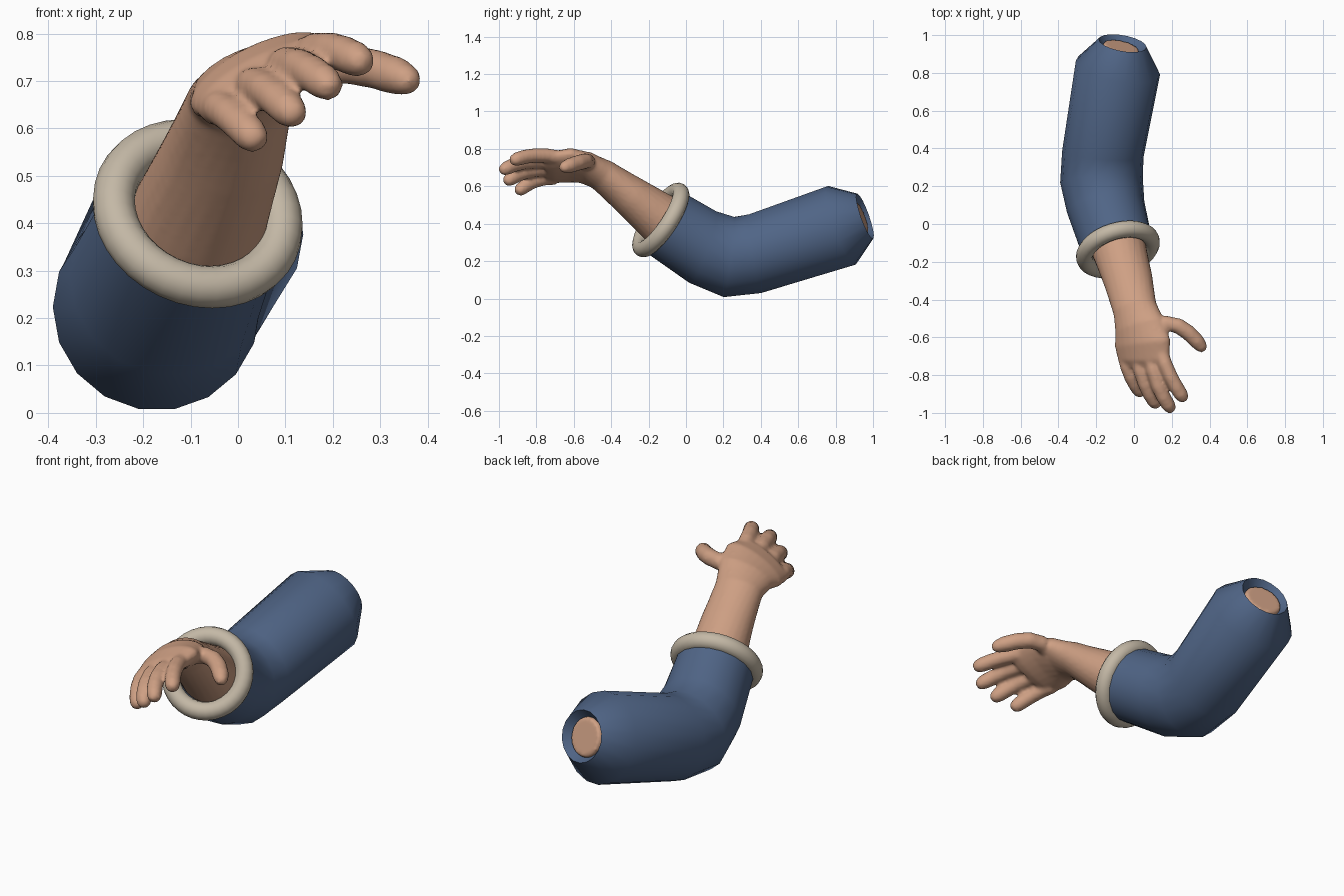
import bpy, bmesh, math
from mathutils import Vector

cube = bpy.data.objects.get("Cube")
if cube:
    bpy.data.objects.remove(cube)


def material(name, rgb):
    m = bpy.data.materials.new(name)
    m.use_nodes = True
    m.diffuse_color = (*rgb, 1)
    m.node_tree.nodes["Principled BSDF"].inputs["Base Color"].default_value = (*rgb, 1)
    return m


skin = material("skin", (0.62, 0.35, 0.23))
blue = material("blue cloth", (0.08, 0.13, 0.24))
beige = material("beige trim", (0.55, 0.48, 0.38))


def loft(bm, rings, sides, normals=None, caps=True):
    """Skin elliptical rings (centre, side radius, up radius, tilt in degrees)."""
    pts = [Vector(r[0]) for r in rings]
    last = len(pts) - 1
    loops = []
    for i, (c, rx, ry, tilt) in enumerate(rings):
        n = Vector(normals[i]) if normals else pts[min(i + 1, last)] - pts[max(i - 1, 0)]
        n.normalize()
        t = math.radians(tilt)
        side = Vector((math.cos(t), 0, math.sin(t)))
        side = (side - n * side.dot(n)).normalized()
        up = n.cross(side)
        angles = [math.tau * k / sides for k in range(sides)]
        loops.append([bm.verts.new(pts[i] + side * rx * math.cos(a) + up * ry * math.sin(a))
                      for a in angles])
    for a, b in zip(loops, loops[1:]):
        for k in range(sides):
            j = (k + 1) % sides
            bm.faces.new((a[k], a[j], b[j], b[k]))
    if caps:
        bm.faces.new(loops[0][::-1])
        bm.faces.new(loops[-1])


def finish(bm, name, mat):
    bmesh.ops.recalc_face_normals(bm, faces=bm.faces)
    me = bpy.data.meshes.new(name)
    bm.to_mesh(me)
    bm.free()
    me.materials.append(mat)
    ob = bpy.data.objects.new(name, me)
    bpy.context.collection.objects.link(ob)
    return ob


def smooth(ob, angle):
    bpy.ops.object.select_all(action="DESELECT")
    ob.select_set(True)
    bpy.context.view_layer.objects.active = ob
    bpy.ops.object.shade_smooth_by_angle(angle=math.radians(angle))


# Sleeve: inner lining, cuff edge, bent elbow, shoulder taper, tucked-in end
cuff_c, cuff_n = (-0.085, -0.135, 0.42), (0.25, -0.8, 0.53)
cuff_back = tuple(-v for v in cuff_n)
shoulder_n = (0.17, 0.93, 0.33)
fore_c, fore_n = (-0.15, 0.09, 0.275), (-0.15, 0.93, -0.33)
sleeve = [
    (fore_c, 0.13, fore_n),
    (cuff_c, 0.17, cuff_back),
    (cuff_c, 0.19, cuff_back),
    (fore_c, 0.207, fore_n),
    ((-0.172, 0.23, 0.222), 0.219, (-0.05, 0.99, -0.13)),
    ((-0.165, 0.37, 0.24), 0.216, (0.08, 0.98, 0.14)),
    ((-0.085, 0.828, 0.39), 0.226, shoulder_n),
    ((-0.06, 0.957, 0.44), 0.128, shoulder_n),
    ((-0.07, 0.905, 0.42), 0.085, shoulder_n),
]
bm = bmesh.new()
loft(bm, [(c, r, r, 0) for c, r, n in sleeve], 18, [n for c, r, n in sleeve], caps=False)
smooth(finish(bm, "sleeve", blue), 60)

# Cuff ring
bpy.ops.mesh.primitive_torus_add(
    major_segments=36, minor_segments=14, major_radius=0.183, minor_radius=0.045,
    location=cuff_c, rotation=Vector(cuff_n).to_track_quat("Z", "Y").to_euler())
cuff = bpy.context.object
cuff.name = "cuff_ring"
cuff.data.materials.append(beige)
smooth(cuff, 60)

# Arm and palm
bm = bmesh.new()
loft(bm, [
    ((-0.066, 0.94, 0.432), 0.095, 0.095, 0),
    ((-0.1, 0.8, 0.38), 0.13, 0.13, 0),
    ((-0.165, 0.37, 0.24), 0.14, 0.14, 0),
    ((-0.165, 0.2, 0.24), 0.15, 0.15, 0),
    ((-0.14, 0.06, 0.3), 0.15, 0.15, 0),
    ((-0.08, -0.13, 0.42), 0.145, 0.14, 0),
    ((-0.03, -0.3, 0.55), 0.13, 0.11, 8),
    ((0.005, -0.45, 0.662), 0.118, 0.085, 18),
    ((0.03, -0.54, 0.7), 0.14, 0.072, 24),
    ((0.045, -0.63, 0.712), 0.163, 0.064, 27),
    ((0.052, -0.715, 0.702), 0.152, 0.052, 27),
    ((0.056, -0.757, 0.692), 0.13, 0.032, 27),
], 24)

# Fingers: knuckle, bend and tip for each; the thumb is a little thicker
digits = [
    ((-0.05, -0.7, 0.645), (-0.015, -0.81, 0.628), (0.046, -0.905, 0.565), 0.038),
    ((0.02, -0.7, 0.69), (0.06, -0.85, 0.68), (0.128, -0.967, 0.618), 0.039),
    ((0.085, -0.69, 0.725), (0.13, -0.86, 0.73), (0.205, -0.99, 0.678), 0.039),
    ((0.14, -0.67, 0.752), (0.195, -0.81, 0.765), (0.272, -0.935, 0.733), 0.039),
    ((0.11, -0.545, 0.72), (0.235, -0.54, 0.735), (0.372, -0.67, 0.695), 0.042),
]
for a, b, c, r in digits:
    a, b, c = Vector(a), Vector(b), Vector(c)
    rings = []
    for t, k in ((0, 1), (0.25, 1), (0.5, 1), (0.7, 1), (0.87, 0.97), (0.96, 0.75), (1, 0.4)):
        # quadratic curve through the bend point
        p = a * (1 - t) * (1 - 2 * t) + b * 4 * t * (1 - t) + c * t * (2 * t - 1)
        rings.append((p, r * k, r * k, 27))
    loft(bm, rings, 14)
arm = finish(bm, "arm_and_hand", skin)

# Blend palm and fingers into one soft surface
remesh = arm.modifiers.new("blend", "REMESH")
remesh.mode = "VOXEL"
remesh.voxel_size = 0.01
remesh.use_smooth_shade = True
soften = arm.modifiers.new("soften", "SMOOTH")
soften.factor = 0.5
soften.iterations = 5
